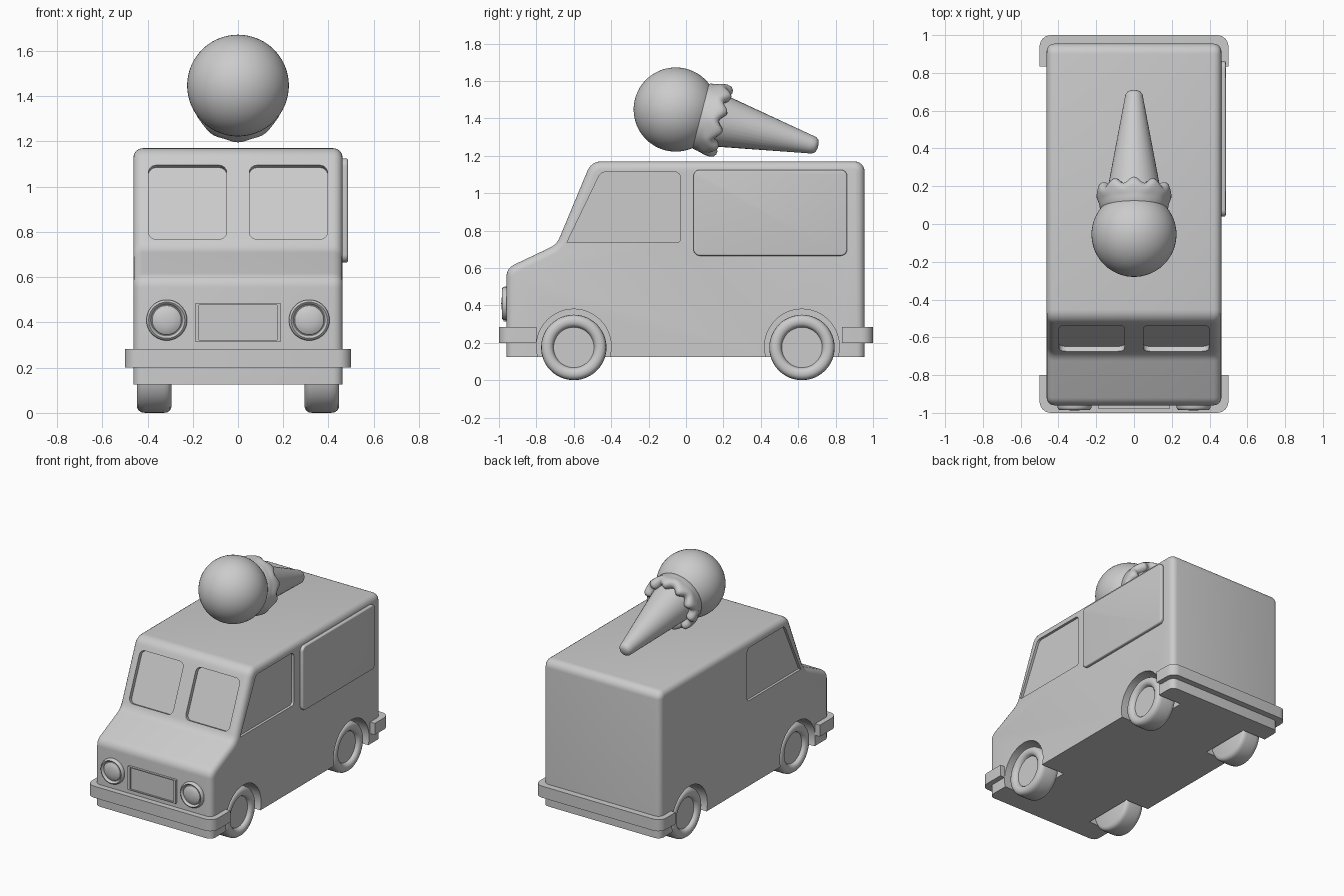
import bpy, bmesh, math
from mathutils import Matrix, Vector

if "Cube" in bpy.data.objects:
    bpy.data.objects.remove(bpy.data.objects["Cube"])

paint = bpy.data.materials.new("light grey")
paint.diffuse_color = (0.6, 0.6, 0.6, 1)
paint.use_nodes = True
paint.node_tree.nodes["Principled BSDF"].inputs["Base Color"].default_value = paint.diffuse_color


def frame(x, y, origin=(0, 0, 0)):
    """Matrix whose local X and Y run along the given directions."""
    x, y = Vector(x).normalized(), Vector(y).normalized()
    m = Matrix((x, y, x.cross(y))).transposed().to_4x4()
    m.translation = origin
    return m


def finish(name, bm, m, angle=35):
    bmesh.ops.recalc_face_normals(bm, faces=bm.faces[:])
    bm.transform(m)
    me = bpy.data.meshes.new(name)
    bm.to_mesh(me)
    bm.free()
    me.materials.append(paint)
    ob = bpy.data.objects.new(name, me)
    bpy.context.collection.objects.link(ob)
    smooth(ob, angle)
    return ob


def smooth(ob, angle=35):
    bpy.ops.object.select_all(action='DESELECT')
    bpy.context.view_layer.objects.active = ob
    ob.select_set(True)
    bpy.ops.object.shade_smooth_by_angle(angle=math.radians(angle))


def rounded(corners, seg=6):
    """Outline from (x, y, radius) corners."""
    out = []
    for i, (x, y, r) in enumerate(corners):
        p = Vector((x, y))
        if r == 0:
            out.append(p)
            continue
        a = (Vector(corners[i - 1][:2]) - p).normalized()
        b = (Vector(corners[(i + 1) % len(corners)][:2]) - p).normalized()
        half = a.angle(b) / 2
        c = p + (a + b).normalized() * (r / math.sin(half))
        s = p + a * (r / math.tan(half)) - c
        e = p + b * (r / math.tan(half)) - c
        sweep = s.angle_signed(e)
        for k in range(seg + 1):
            t = -sweep * k / seg
            out.append(c + Vector((s.x * math.cos(t) - s.y * math.sin(t),
                                   s.x * math.sin(t) + s.y * math.cos(t))))
    return out


def rect(x0, x1, y0, y1, r):
    return [(x0, y0, r), (x1, y0, r), (x1, y1, r), (x0, y1, r)]


def prism(name, corners, m, lo, hi, bevel=0, keep_bottom=False):
    bm = bmesh.new()
    pts = rounded(corners)
    base = bm.faces.new([bm.verts.new((p.x, p.y, lo)) for p in pts])
    new = bmesh.ops.extrude_face_region(bm, geom=[base])
    top = [v for v in new['geom'] if isinstance(v, bmesh.types.BMVert)]
    bmesh.ops.translate(bm, verts=top, vec=(0, 0, hi - lo))
    if bevel:
        low = min(p.y for p in pts) + 1e-4
        rim = [e for e in bm.edges
               if abs(e.verts[0].co.z - e.verts[1].co.z) < 1e-6
               and not (keep_bottom and all(v.co.y < low for v in e.verts))]
        bmesh.ops.bevel(bm, geom=rim, offset=bevel, segments=4, profile=0.5,
                        affect='EDGES', clamp_overlap=False)
    return finish(name, bm, m)


def lathe(name, profile, m, n=48, wave=None, angle=35):
    """Spin (radius, height) points about local Z; closed caps at radius 0."""
    bm = bmesh.new()
    rings = []
    for i, (r, h) in enumerate(profile):
        if r == 0:
            rings.append([bm.verts.new((0, 0, h))] * n)
            continue
        ring = []
        for k in range(n):
            t = math.tau * k / n
            dz = wave(i, t) if wave else 0
            ring.append(bm.verts.new((r * math.cos(t), r * math.sin(t), h + dz)))
        rings.append(ring)
    for a, b in zip(rings, rings[1:]):
        for k in range(n):
            j = (k + 1) % n
            quad = dict.fromkeys([a[k], a[j], b[j], b[k]])
            bm.faces.new(list(quad))
    return finish(name, bm, m, angle)


def carve(ob, cutters):
    for c in cutters:
        mod = ob.modifiers.new("cut", 'BOOLEAN')
        mod.operation, mod.solver, mod.object = 'DIFFERENCE', 'EXACT', c
        bpy.context.view_layer.objects.active = ob
        bpy.ops.object.modifier_apply(modifier=mod.name)
        bpy.data.objects.remove(c)
    smooth(ob)


SIDE = frame((0, 1, 0), (0, 0, 1))       # local Z points to +x
FRONT = frame((1, 0, 0), (0, 0, 1))      # local Z points to -y
AXLES = (-0.6, 0.62)

# Van body: side profile with rounded edges
body = prism("van_body", [(-0.96, 0.125, 0), (0.955, 0.125, 0), (0.955, 1.17, 0.055),
                          (-0.506, 1.17, 0.08), (-0.691, 0.726, 0.1), (-0.96, 0.598, 0.07)],
             SIDE, -0.463, 0.463, bevel=0.042, keep_bottom=True)

# Wheel wells, cab windows and windscreen panes
cuts = []
slope = Vector((0, 0.385, 0.923)).normalized()
glass = frame((1, 0, 0), slope, (0, -0.691, 0.726))
for s in (-1, 1):
    for y in AXLES:
        cuts.append(lathe("well_cutter", [(0, 0.275), (0.2, 0.275), (0.2, 0.6), (0, 0.6)],
                          frame((0, 1, 0), (0, 0, s), (0, y, 0.18))))
    lo, hi = sorted((s * 0.445, s * 0.6))
    cuts.append(prism("window_cutter", [(-0.637, 0.735, 0), (-0.03, 0.735, 0.02),
                                        (-0.03, 1.113, 0.03), (-0.455, 1.113, 0.04)],
                      SIDE, lo, hi))
    x0, x1 = sorted((s * 0.05, s * 0.396))
    cuts.append(prism("pane_cutter", rect(x0, x1, 0.045, 0.4, 0.035), glass, -0.028, 0.1))
carve(body, cuts)

# Serving hatch on the right side
prism("serving_hatch", rect(0.04, 0.862, 0.665, 1.125, 0.035), SIDE, 0.455, 0.486, bevel=0.009)

# Bumpers wrap the lower corners
UP = Matrix.Identity(4)
prism("front_bumper", [(-0.5, -1, 0.06), (0.5, -1, 0.06), (0.5, -0.8, 0), (-0.5, -0.8, 0)],
      UP, 0.2, 0.283)
prism("rear_bumper", [(-0.5, 0.833, 0), (0.5, 0.833, 0), (0.5, 1, 0.06), (-0.5, 1, 0.06)],
      UP, 0.2, 0.283)

# Grille: shallow framed plate
grille = prism("grille", rect(-0.19, 0.19, 0.315, 0.483, 0), FRONT, 0.95, 0.976)
carve(grille, [prism("grille_cutter", rect(-0.172, 0.172, 0.322, 0.476, 0), FRONT, 0.966, 1.1)])

# Wheels and headlights, mirrored
tyre = [(0, 0.295), (0.15, 0.295), (0.165, 0.301), (0.173, 0.313), (0.175, 0.33),
        (0.175, 0.41), (0.172, 0.428), (0.163, 0.441), (0.15, 0.447), (0.135, 0.447),
        (0.122, 0.443), (0.113, 0.434), (0.108, 0.42), (0, 0.42)]
lamp = [(0, -0.01), (0.09, -0.01), (0.09, 0.01), (0.086, 0.02), (0.08, 0.024), (0.074, 0.02),
        (0.069, 0.008), (0.066, 0.008), (0.064, 0.013), (0.05, 0.021), (0.028, 0.026), (0, 0.028)]
for s, side in ((-1, "left"), (1, "right")):
    for y, end in zip(AXLES, ("front", "rear")):
        lathe(f"{end}_{side}_wheel", tyre, frame((0, 1, 0), (0, 0, s), (0, y, 0.175)))
    lathe(f"{side}_headlight", lamp, frame((1, 0, 0), (0, 0, 1), (s * 0.315, -0.96, 0.41)))

# Ice cream lying on the roof, local Z runs from scoop to cone tip
tilt = math.radians(14.5)
ice = frame((0, math.sin(tilt), math.cos(tilt)), (1, 0, 0), (0, -0.055, 1.447))
if ice.col[2].y < 0:
    ice = frame((0, math.sin(tilt), math.cos(tilt)), (-1, 0, 0), (0, -0.055, 1.447))
ball = [(0.225 * math.sin(math.pi * k / 32), -0.225 * math.cos(math.pi * k / 32))
        for k in range(1, 32)]
lathe("scoop", [(0, -0.225)] + ball + [(0, 0.225)], ice, n=64)

# Melted collar with a scalloped edge
collar = [(0.165, 0.12), (0.181, 0.145), (0.184, 0.165), (0.19, 0.185), (0.197, 0.205),
          (0.198, 0.225), (0.192, 0.243), (0.178, 0.254), (0.16, 0.256), (0.14, 0.245), (0.1, 0.2)]
lathe("melted_collar", [(0, 0.12)] + collar + [(0, 0.2)], ice, n=100, angle=60,
      wave=lambda i, t: 0.016 * math.cos(10 * t) * min(1, max(0, (i - 3) / 4)) if i < 11 else 0)

# Wafer cone with a blunt rounded tip
lathe("wafer_cone", [(0, 0.15), (0.158, 0.15), (0.049, 0.745), (0.045, 0.765), (0.034, 0.779),
                     (0.018, 0.785), (0, 0.786)], ice, n=32)
